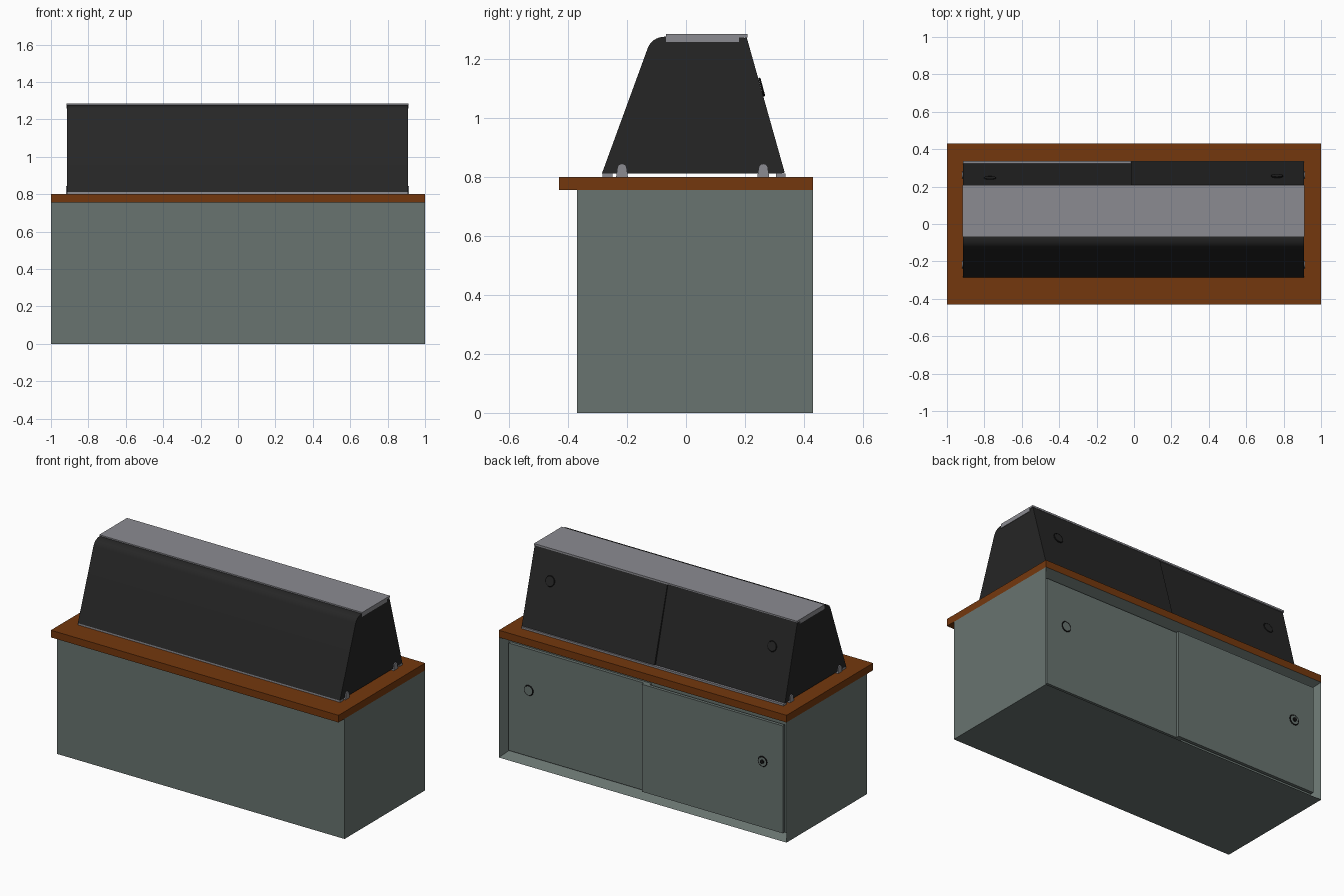
import bpy, bmesh, math
from mathutils import Vector

if "Cube" in bpy.data.objects:
    bpy.data.objects.remove(bpy.data.objects["Cube"], do_unlink=True)


def material(name, rgb):
    m = bpy.data.materials.new(name)
    m.use_nodes = True
    m.diffuse_color = (*rgb, 1)
    m.node_tree.nodes["Principled BSDF"].inputs["Base Color"].default_value = (*rgb, 1)
    return m


GREEN = material("grey green laminate", (0.14, 0.174, 0.162))
WOOD = material("brown wood", (0.175, 0.039, 0.004))
BLACK = material("dark glass", (0.019, 0.019, 0.019))
METAL = material("grey metal", (0.26, 0.26, 0.283))
TRIM = material("black trim", (0.008, 0.008, 0.008))


def finish(name, bm, mat):
    bmesh.ops.recalc_face_normals(bm, faces=bm.faces)
    me = bpy.data.meshes.new(name)
    bm.to_mesh(me)
    bm.free()
    me.materials.append(mat)
    ob = bpy.data.objects.new(name, me)
    bpy.context.collection.objects.link(ob)
    return ob


def extrude_x(name, profile, x0, x1, mat):
    """Sweep a (y, z) outline along x."""
    bm = bmesh.new()
    face = bm.faces.new([bm.verts.new((x0, y, z)) for y, z in profile])
    new = bmesh.ops.extrude_face_region(bm, geom=[face])["geom"]
    verts = [v for v in new if isinstance(v, bmesh.types.BMVert)]
    bmesh.ops.translate(bm, verts=verts, vec=(x1 - x0, 0, 0))
    return finish(name, bm, mat)


def box(name, x0, x1, y0, y1, z0, z1, mat):
    return extrude_x(name, [(y0, z0), (y1, z0), (y1, z1), (y0, z1)], x0, x1, mat)


def smooth(ob):
    bpy.ops.object.select_all(action="DESELECT")
    ob.select_set(True)
    bpy.context.view_layer.objects.active = ob
    bpy.ops.object.shade_smooth_by_angle(angle=math.radians(30))


def pull(name, centre, tilt, face_mat):
    """Round finger pull: thin dish with a dark rim."""
    rot = (-tilt, 0, 0)
    bpy.ops.mesh.primitive_cylinder_add(vertices=24, radius=0.03, depth=0.006,
                                        location=centre, rotation=rot)
    dish = bpy.context.object
    dish.name = name + "_dish"
    dish.data.materials.append(face_mat)
    bpy.ops.mesh.primitive_torus_add(major_segments=24, minor_segments=6, major_radius=0.029,
                                     minor_radius=0.004, location=centre, rotation=rot)
    rim = bpy.context.object
    rim.name = name + "_rim"
    rim.data.materials.append(TRIM)
    smooth(dish)
    smooth(rim)


# Cabinet with a recessed opening at the back
BACK = 0.43
cabinet = box("cabinet", -1, 1, -0.37, BACK, 0, 0.755, GREEN)
bm = bmesh.new()
bm.from_mesh(cabinet.data)
bm.faces.ensure_lookup_table()
rear = max(bm.faces, key=lambda f: f.calc_center_median().y)
bmesh.ops.inset_region(bm, faces=[rear], thickness=0.04)
bmesh.ops.translate(bm, verts=rear.verts, vec=(0, -0.06, 0))
bm.to_mesh(cabinet.data)
bm.free()

# Sliding cabinet doors, one in front of the other
box("left_cabinet_door", -0.02, 0.96, 0.37, 0.39, 0.04, 0.715, GREEN)
box("right_cabinet_door", -0.96, 0.02, 0.39, 0.41, 0.04, 0.715, GREEN)
pull("left_cabinet_pull", (0.82, 0.391, 0.455), math.pi / 2, GREEN)
pull("right_cabinet_pull", (-0.82, 0.411, 0.455), math.pi / 2, GREEN)
bpy.ops.mesh.primitive_cylinder_add(vertices=16, radius=0.012, depth=0.012,
                                    location=(-0.82, 0.415, 0.455),
                                    rotation=(math.pi / 2, 0, 0))
bpy.context.object.name = "cabinet_lock"
bpy.context.object.data.materials.append(TRIM)

# Counter top
box("counter_top", -1, 1, -0.43, BACK, 0.755, 0.8, WOOD)

# Display case, with a rounded upper front edge
X0, X1 = -0.914, 0.908
LOW, HIGH = Vector((0.323, 0.812)), Vector((0.2, 1.272))
start, corner, end = Vector((-0.13, 1.236)), Vector((-0.115, 1.275)), Vector((-0.068, 1.276))
curve = [start * (1 - t) ** 2 + corner * 2 * t * (1 - t) + end * t * t
         for t in [i / 8 for i in range(9)]]
case = extrude_x("display_case", [LOW, Vector((-0.285, 0.812))] + curve + [HIGH], X0, X1, BLACK)
smooth(case)

# Outer sliding door on the sloping back
slope = (HIGH - LOW).normalized()
normal = Vector((slope.y, -slope.x))
step = normal * 0.012
extrude_x("outer_case_door", [LOW, LOW + step, HIGH + step * 0.5, HIGH], -0.015, X1, BLACK)
tilt = math.atan2(normal.x, normal.y)
middle = LOW.lerp(HIGH, 0.63)
for name, x, lift in (("left_case_pull", 0.765, step), ("right_case_pull", -0.77, step * 0)):
    p = middle + lift
    pull(name, (x, p.x, p.y), tilt, BLACK)

# Metal cap on the case
box("cap_skirt", X0 - 0.003, X1 + 0.003, -0.068, 0.18, 1.257, 1.28, METAL)
box("cap_plate", X0 - 0.003, X1 + 0.003, -0.068, 0.208, 1.273, 1.284, METAL)

# Rails under the case
box("front_rail", X0, X1, -0.283, -0.25, 0.8, 0.812, METAL)
box("back_rail", X0, X1, 0.305, 0.338, 0.8, 0.812, METAL)

# Rounded clips holding the end panels
for place, y in (("front", -0.217), ("back", 0.262)):
    arch = [(y - 0.02, 0.8), (y + 0.02, 0.8)]
    arch += [(y + 0.016 * math.cos(a), 0.829 + 0.016 * math.sin(a))
             for a in [math.pi * i / 8 for i in range(9)]]
    for side, x0, x1 in (("left", X1 - 0.03, X1 + 0.006), ("right", X0 - 0.006, X0 + 0.03)):
        smooth(extrude_x(f"{place}_{side}_clip", arch, x0, x1, METAL))
